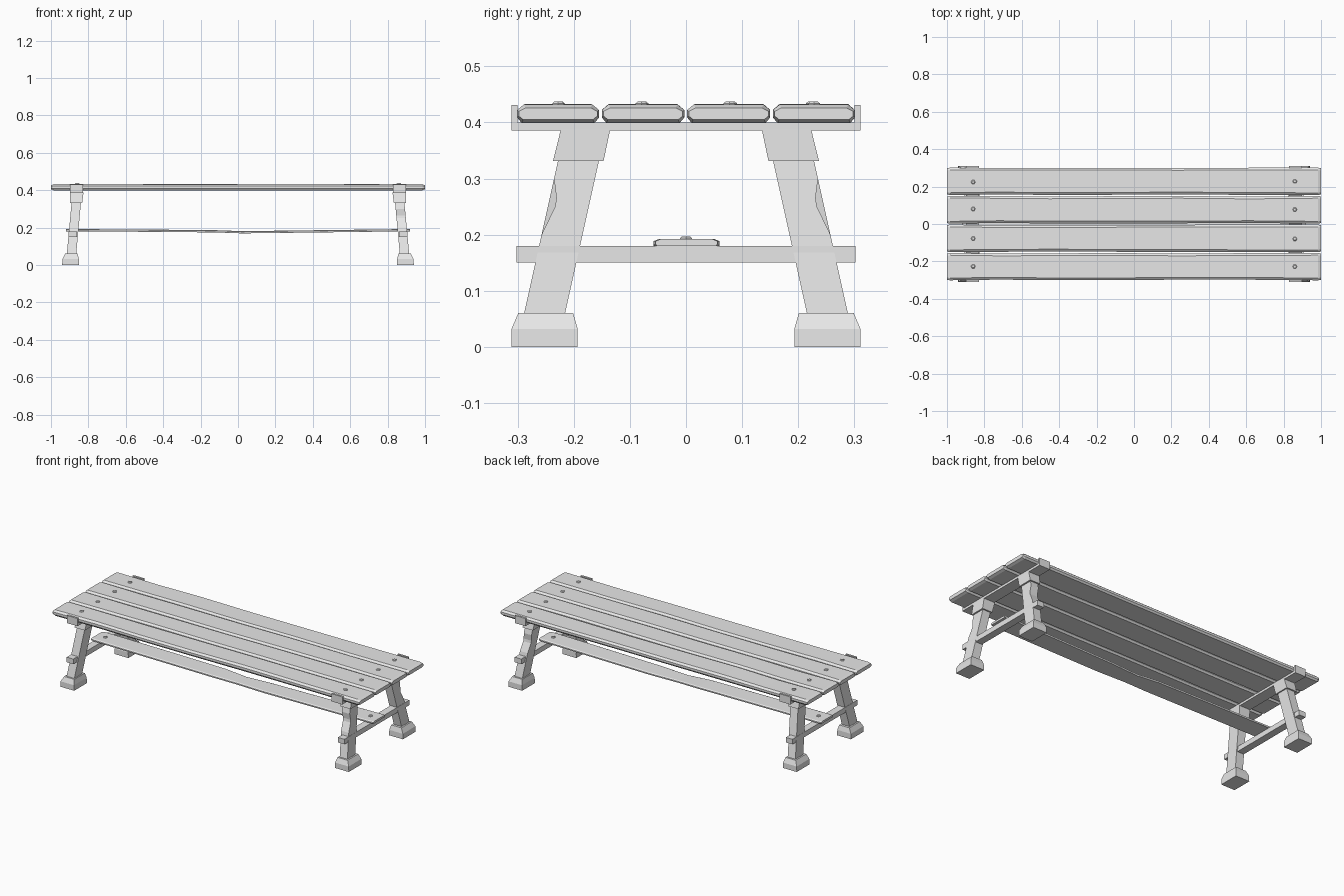
import bpy, bmesh, math, random

random.seed(4)
if "Cube" in bpy.data.objects:
    bpy.data.objects.remove(bpy.data.objects["Cube"], do_unlink=True)

grey = bpy.data.materials.new("plain_grey")
grey.use_nodes = True
grey.diffuse_color = (0.8, 0.8, 0.8, 1)
grey.node_tree.nodes["Principled BSDF"].inputs["Base Color"].default_value = (0.8, 0.8, 0.8, 1)


def loft(name, rings):
    """Skin a list of equal point rings and close both ends."""
    bm = bmesh.new()
    loops = [[bm.verts.new(p) for p in ring] for ring in rings]
    n = len(loops[0])
    for a, b in zip(loops, loops[1:]):
        for i in range(n):
            j = (i + 1) % n
            bm.faces.new((a[i], a[j], b[j], b[i]))
    bm.faces.new(loops[0])
    bm.faces.new(loops[-1])
    bmesh.ops.recalc_face_normals(bm, faces=bm.faces)
    mesh = bpy.data.meshes.new(name)
    bm.to_mesh(mesh)
    bm.free()
    mesh.materials.append(grey)
    ob = bpy.data.objects.new(name, mesh)
    bpy.context.collection.objects.link(ob)
    return ob


def rect(x, y, z, hx, hy):
    return [(x - hx, y - hy, z), (x + hx, y - hy, z), (x + hx, y + hy, z), (x - hx, y + hy, z)]


def nail(name, x, y, z):
    def ring(r, h):
        return [(x + r * math.cos(k * math.pi / 3), y + r * math.sin(k * math.pi / 3), z + h)
                for k in range(6)]
    loft(name, [ring(0.012, -0.004), ring(0.012, 0.003), ring(0.008, 0.006)])


def board_ring(x, y0, y1, z0, z1, low, high):
    """Board cross-section with chamfered lower and upper edges."""
    h = z1 - z0
    return [(x, y0 + low, z0), (x, y1 - low, z0), (x, y1, z0 + h * 0.3), (x, y1, z0 + h * 0.7),
            (x, y1 - high, z1), (x, y0 + high, z1), (x, y0, z0 + h * 0.7), (x, y0, z0 + h * 0.3)]


# Seat boards with slightly worn edges
stations = [-1, -0.985, -0.72, -0.45, -0.1, 0.25, 0.62, 0.985, 1]
for i, (y0, y1) in enumerate([(-0.301, -0.155), (-0.150, -0.003), (0.002, 0.150), (0.155, 0.301)]):
    rings = []
    for x in stations:
        end = 0.006 if abs(x) == 1 else 0
        wear = 0 if abs(x) > 0.9 else 0.004
        rings.append(board_ring(x, y0 + end / 2 + random.uniform(0, wear),
                                y1 - end / 2 - random.uniform(0, wear),
                                0.399 + end, 0.432 - end + random.uniform(-wear, wear) / 2,
                                0.008, 0.012))
    loft(f"seat_board_{i + 1}", rings)
    for side in (-1, 1):
        nail(f"seat_nail_{i + 1}", side * 0.86, (y0 + y1) / 2 + random.uniform(-0.005, 0.005), 0.431)

# Low lengthwise board, sagging towards the middle
rings = []
for x, half, sag in [(-0.92, 0.054, 0), (-0.9, 0.058, 0), (-0.45, 0.058, 0.003), (-0.12, 0.057, 0.006),
                     (0.02, 0.047, 0.011), (0.2, 0.056, 0.009), (0.6, 0.058, 0.004),
                     (0.9, 0.058, 0), (0.92, 0.054, 0)]:
    rings.append(board_ring(x, -half, half + 0.002, 0.18 - sag, 0.192 - sag, 0.002, 0.009))
loft("lower_board", rings)

for side, label in ((1, "left"), (-1, "right")):
    nail(f"{label}_lower_nail", side * 0.865, 0, 0.191)

    # Cross bracket with upturned ends holding the seat boards
    profile = [(-0.311, 0.386), (0.311, 0.386), (0.311, 0.431), (0.3, 0.431),
               (0.3, 0.4), (-0.3, 0.4), (-0.3, 0.431), (-0.311, 0.431)]
    loft(f"{label}_cross_bracket", [[(side * x, y, z) for y, z in profile] for x in (0.828, 0.898)])

    # Cross rail through the legs
    loft(f"{label}_cross_rail", [[(side * x, y, z) for x, z in
                                  ((0.862, 0.15), (0.905, 0.15), (0.905, 0.18), (0.862, 0.18))]
                                 for y in (-0.302, 0.302)])

    for depth, end in ((-1, "front"), (1, "back")):
        name = f"{label}_{end}"

        # Splayed leg, chipped on its outer edge at the left end
        rings = []
        chips = {0.06: 0, 0.2: 0, 0.25: 0.013, 0.265: 0.012, 0.3: 0, 0.335: 0}
        for z, chip in chips.items():
            t = (z - 0.06) / 0.27
            chip = chip if side > 0 else 0
            x, y = side * (0.89 - 0.025 * t), depth * (0.252 - 0.06 * t - chip / 2)
            rings.append(rect(x, y, z, 0.025, 0.0365 - chip / 2))
        loft(f"{name}_leg", rings)

        # Collar under the bracket
        loft(f"{name}_collar", [rect(side * 0.866, depth * 0.192, 0.331, 0.033, 0.045),
                                rect(side * 0.862, depth * 0.179, 0.388, 0.036, 0.044)])

        # Foot block with a sloped top
        loft(f"{name}_foot", [rect(side * 0.895, depth * 0.252, 0, 0.045, 0.059),
                              rect(side * 0.895, depth * 0.252, 0.032, 0.044, 0.059),
                              rect(side * 0.891, depth * 0.250, 0.06, 0.033, 0.049)])
